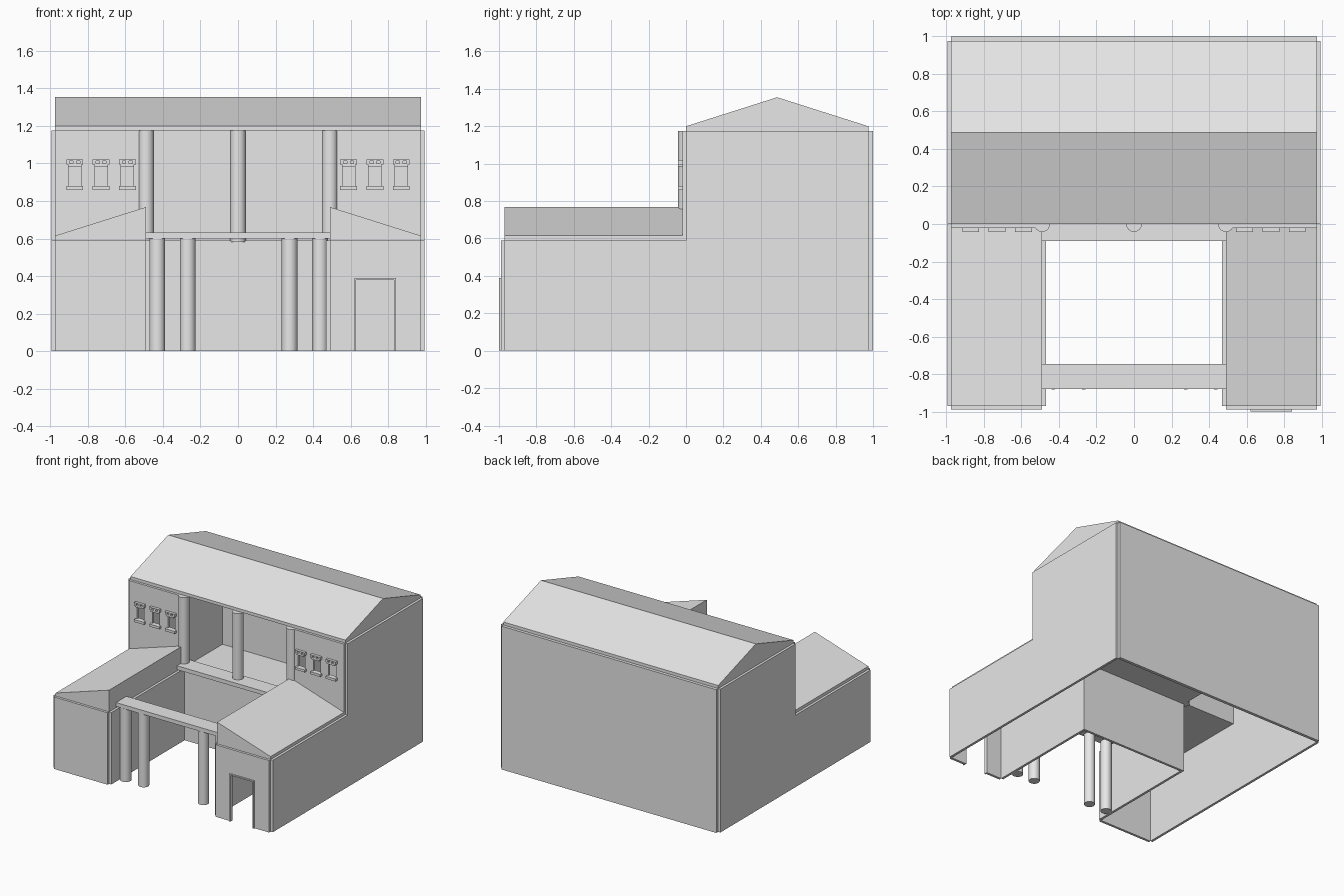
import bpy
import bmesh

cube = bpy.data.objects.get("Cube")
if cube:
    bpy.data.objects.remove(cube, do_unlink=True)

stone = bpy.data.materials.new("plain_grey")
stone.use_nodes = True
GREY = (0.8, 0.8, 0.8, 1)
stone.diffuse_color = GREY
stone.node_tree.nodes["Principled BSDF"].inputs["Base Color"].default_value = GREY


def finish(name, bm):
    bmesh.ops.recalc_face_normals(bm, faces=bm.faces)
    mesh = bpy.data.meshes.new(name)
    bm.to_mesh(mesh)
    bm.free()
    mesh.materials.append(stone)
    obj = bpy.data.objects.new(name, mesh)
    bpy.context.collection.objects.link(obj)
    return obj


def add_box(bm, xs, ys, zs):
    verts = bmesh.ops.create_cube(bm, size=1)["verts"]
    for v in verts:
        for axis, span in enumerate((xs, ys, zs)):
            v.co[axis] = span[0] if v.co[axis] < 0 else span[1]


def box(name, xs, ys, zs):
    bm = bmesh.new()
    add_box(bm, xs, ys, zs)
    return finish(name, bm)


def prism(name, outline, along):
    """Extrude an outline of 3D points by a vector."""
    bm = bmesh.new()
    face = bm.faces.new([bm.verts.new(p) for p in outline])
    ext = bmesh.ops.extrude_face_region(bm, geom=[face])["geom"]
    bmesh.ops.translate(bm, vec=along,
                        verts=[g for g in ext if isinstance(g, bmesh.types.BMVert)])
    return finish(name, bm)


def column(name, x, y, r, z0, z1):
    bpy.ops.mesh.primitive_cylinder_add(vertices=32, radius=r, depth=z1 - z0,
                                        location=(x, y, (z0 + z1) / 2))
    obj = bpy.context.object
    obj.name = name
    obj.data.materials.append(stone)
    bpy.ops.object.shade_smooth_by_angle()


def pierced_wall(name, xs, ys, zs, holes, sill, head):
    """Wall with rectangular openings, each given as an x span."""
    bm = bmesh.new()
    start = xs[0]
    for a, b in sorted(holes):
        add_box(bm, (start, a), ys, zs)
        if sill > zs[0]:
            add_box(bm, (a, b), ys, (zs[0], sill))
        add_box(bm, (a, b), ys, (head, zs[1]))
        start = b
    add_box(bm, (start, xs[1]), ys, zs)
    bmesh.ops.remove_doubles(bm, verts=bm.verts, dist=0.0001)
    return finish(name, bm)


def span(side, a, b):
    return tuple(sorted((side * a, side * b)))


EDGE, OUT = 0.975, 0.995     # inner and outer faces of the side walls
IN, COURT = 0.49, 0.47       # wing inner edge and courtyard face
FLOOR, TOP = 0.59, 1.175     # storey heights
WALL_Y = (-0.02, 0)

# Main block
box("back_wall", (-EDGE, EDGE), (EDGE, 1), (0, TOP))
box("courtyard_wall", (-IN, IN), WALL_Y, (0, FLOOR))
box("balcony_floor", (-IN, IN), (0, IN), (FLOOR - 0.01, 0.6))
box("balcony_back_wall", (-IN, IN), (COURT, IN), (0.6, TOP))
box("balcony_edge", (-IN, IN), (-0.09, 0.05), (0.6, 0.632))
prism("main_roof",
      [(-EDGE, 0, TOP), (-EDGE, EDGE, TOP), (-EDGE, EDGE, 1.2),
       (-EDGE, EDGE / 2, 1.355), (-EDGE, 0, 1.2)], (2 * EDGE, 0, 0))
for label, x in (("right", -IN), ("middle", 0), ("left", IN)):
    column(label + "_balcony_column", x, 0, 0.042, 0.582, TOP)

# Wings and upper side rooms
for side, label in ((-1, "right"), (1, "left")):
    outer = span(side, EDGE, OUT)
    room = span(side, IN, EDGE)
    inner = span(side, COURT, IN)
    box(label + "_lower_side_wall", outer, (-0.97, EDGE), (0, FLOOR))
    box(label + "_upper_side_wall", outer, (0, EDGE), (FLOOR, TOP))
    box(label + "_wing_inner_wall", inner, (-0.97, 0), (0, FLOOR))
    box(label + "_balcony_side_wall", inner, (0, IN), (0.6, TOP))
    prism(label + "_wing_roof",
          [(side * IN, -0.97, FLOOR), (side * EDGE, -0.97, FLOOR),
           (side * EDGE, -0.97, 0.615), (side * IN, -0.97, 0.768)], (0, 0.95, 0))

    doors = [(0.63, 0.835)] if side > 0 else []
    pierced_wall(label + "_wing_front_wall", room, (-0.99, -0.97), (0, FLOOR),
                 doors, 0, 0.385)

    # Upper windows with sill, lintel and toothed cornice
    centres = [side * c for c in (0.59, 0.73, 0.87)]
    pierced_wall(label + "_upper_front_wall", room, WALL_Y, (FLOOR, TOP),
                 [(c - 0.033, c + 0.033) for c in centres], 0.88, 0.985)
    for c in centres:
        bm = bmesh.new()
        front = (-0.042, -0.02)
        add_box(bm, (c - 0.045, c + 0.045), front, (0.86, 0.88))
        add_box(bm, (c - 0.036, c + 0.036), front, (0.985, 1.0))
        add_box(bm, (c - 0.045, c + 0.045), front, (1.012, 1.02))
        for shift in (-0.036, 0, 0.036):
            add_box(bm, (c + shift - 0.009, c + shift + 0.009), front, (0.995, 1.015))
        finish(label + "_window_trim", bm)

# Door frame
bm = bmesh.new()
for x in (0.62, 0.832):
    add_box(bm, (x, x + 0.01), (-1, -0.97), (0, 0.39))
add_box(bm, (0.62, 0.842), (-1, -0.97), (0.38, 0.39))
finish("door_frame", bm)

# Entrance colonnade
box("entrance_beam", (-IN, IN), (-0.88, -0.745), (0.6, 0.632))
for x in (-0.43, -0.268, 0.275, 0.437):
    column("entrance_column", x, -0.84, 0.042, 0, 0.6)
